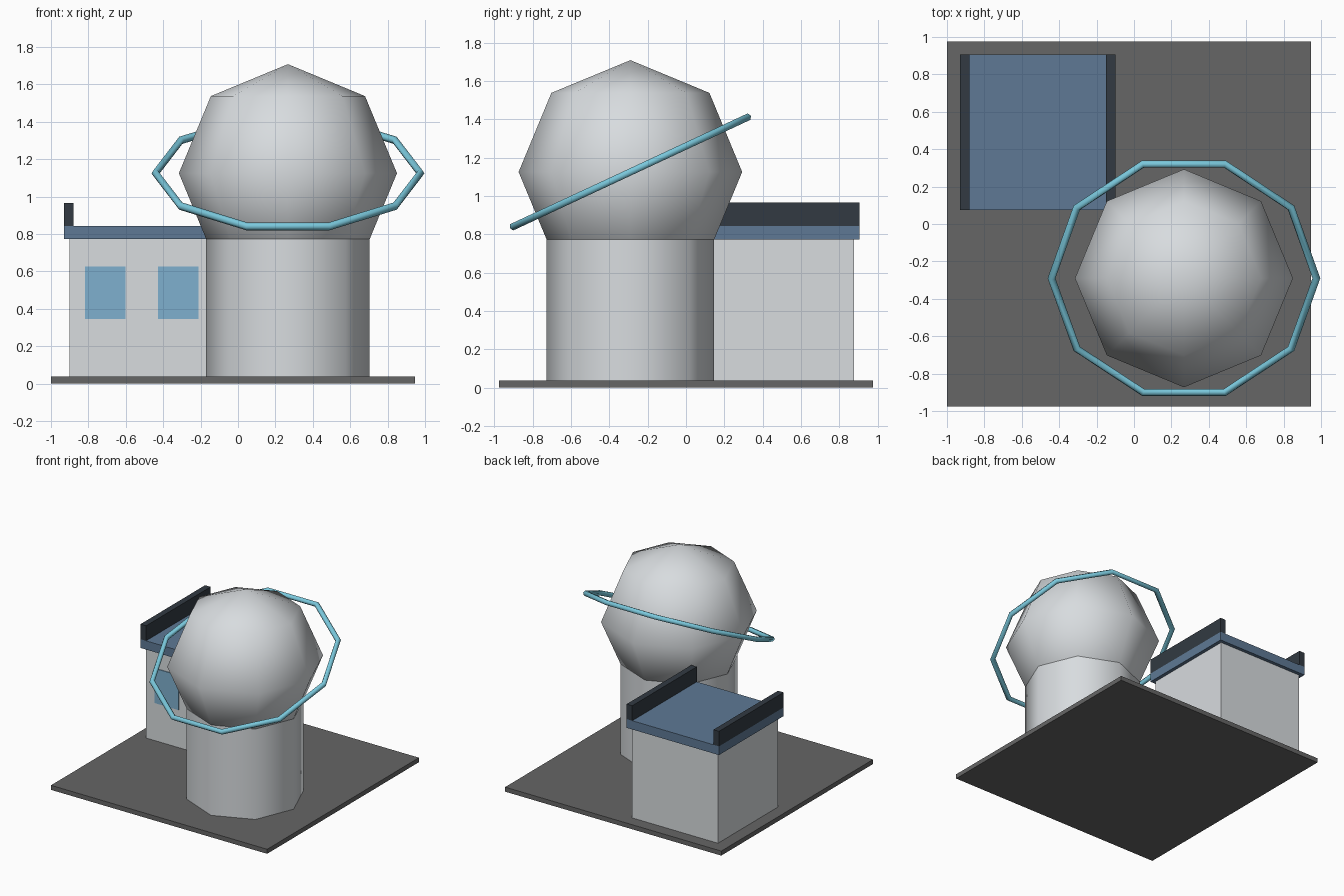
import bpy
from math import radians

cube = bpy.data.objects.get("Cube")
if cube:
    bpy.data.objects.remove(cube, do_unlink=True)


def material(name, r, g, b):
    # sRGB 0-255 to linear
    col = [((c / 255 + 0.055) / 1.055) ** 2.4 for c in (r, g, b)] + [1.0]
    m = bpy.data.materials.new(name)
    m.use_nodes = True
    m.diffuse_color = col
    m.node_tree.nodes["Principled BSDF"].inputs["Base Color"].default_value = col
    return m


WALL = material("pale_grey", 216, 220, 223)
GROUND = material("dark_grey", 102, 102, 102)
ROOF = material("slate_blue", 94, 121, 149)
TRIM = material("charcoal", 50, 58, 66)
GLASS = material("window_blue", 127, 176, 207)
RING = material("cyan", 122, 200, 220)


def finish(name, mat, smooth=False):
    ob = bpy.context.object
    ob.name = ob.data.name = name
    ob.data.materials.append(mat)
    if smooth:
        bpy.ops.object.shade_smooth_by_angle(angle=radians(70))
    return ob


def box(name, mat, x, y, z):
    """Box from (min, max) pairs on each axis."""
    bpy.ops.mesh.primitive_cube_add(size=1, location=[sum(p) / 2 for p in (x, y, z)])
    ob = bpy.context.object
    for v in ob.data.vertices:
        v.co = [c * (p[1] - p[0]) for c, p in zip(v.co, (x, y, z))]
    return finish(name, mat)


# Ground slab
BASE = 0.037
box("ground_slab", GROUND, (-1, 0.945), (-0.975, 0.975), (0, BASE))

# Annex: walls, roof slab, side parapets, front windows
EAVE, ROOF_TOP = 0.772, 0.843
HX, HY = -0.515, 0.49
box("annex_walls", WALL, (HX - 0.387, HX + 0.387), (HY - 0.387, HY + 0.387), (BASE, EAVE))
roof_y = (HY - 0.415, HY + 0.415)
box("annex_roof", ROOF, (HX - 0.415, HX + 0.415), roof_y, (EAVE, ROOF_TOP))
for side, s in (("right", -1), ("left", 1)):
    edges = sorted((HX + s * 0.415, HX + s * 0.365))
    box(side + "_parapet", TRIM, edges, roof_y, (ROOF_TOP, 0.965))
    wx = HX + s * 0.195
    front = HY - 0.387
    box(side + "_window", GLASS, (wx - 0.108, wx + 0.108),
        (front - 0.006, front + 0.002), (0.345, 0.627))

# Round tower, dome and tilted ring share one axis
CX, CY, CZ = 0.267, -0.29, 1.125
bpy.ops.mesh.primitive_cylinder_add(vertices=8, radius=0.437, depth=EAVE - BASE,
                                    location=(CX, CY, (EAVE + BASE) / 2))
finish("tower", WALL, True)

bpy.ops.mesh.primitive_uv_sphere_add(segments=8, ring_count=4, radius=0.583,
                                     location=(CX, CY, CZ))
finish("dome", WALL, True)

bpy.ops.mesh.primitive_torus_add(major_segments=10, minor_segments=6,
                                 major_radius=0.708, minor_radius=0.021,
                                 location=(CX, CY, CZ), rotation=(radians(25), 0, 0))
finish("orbit_ring", RING, True)
